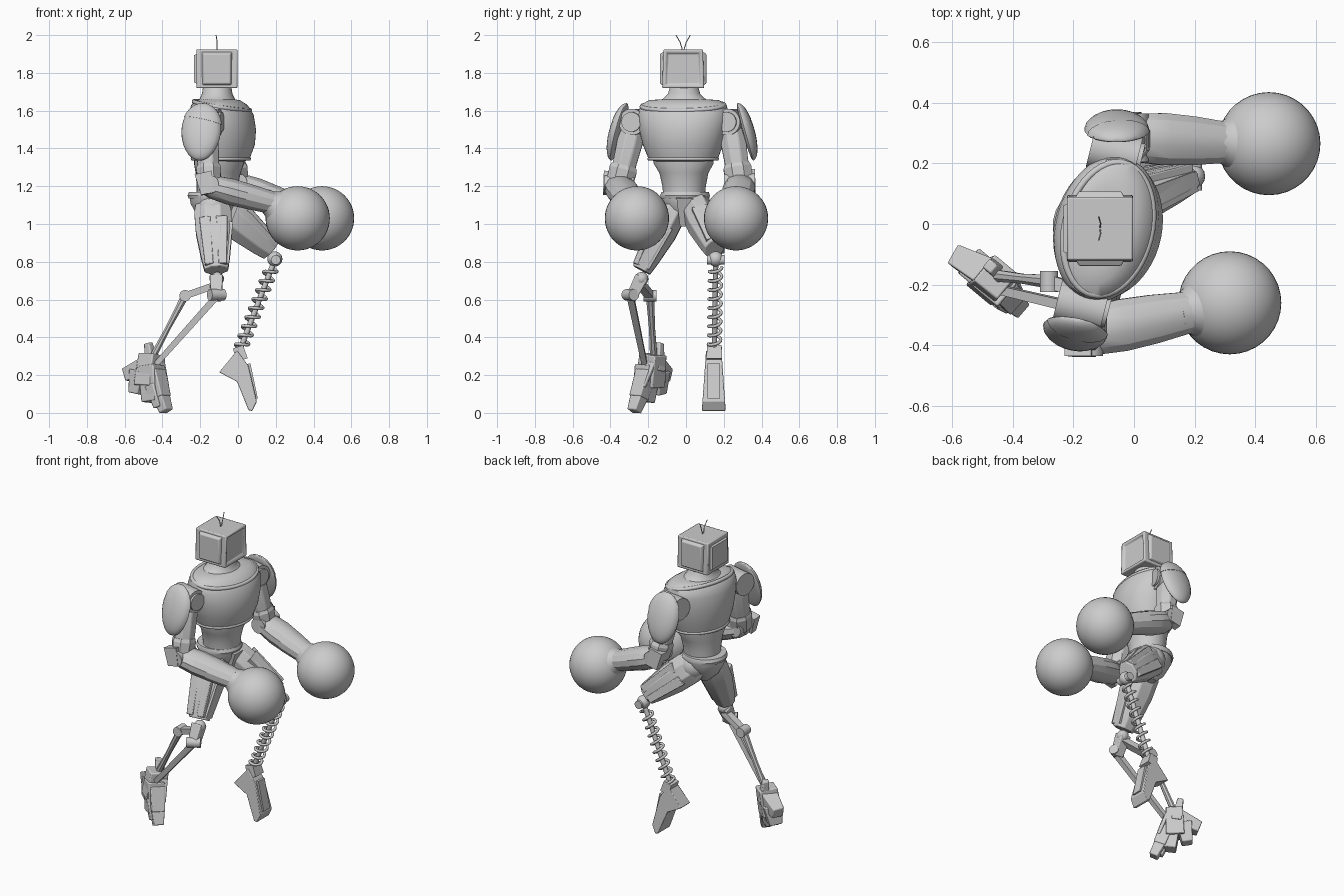
import bpy, bmesh
from math import sin, cos, pi, radians
from mathutils import Vector, Matrix

if "Cube" in bpy.data.objects:
    bpy.data.objects.remove(bpy.data.objects["Cube"])

grey = bpy.data.materials.new("plain_grey")
grey.use_nodes = True
grey.diffuse_color = (0.6, 0.6, 0.6, 1)
grey.node_tree.nodes["Principled BSDF"].inputs["Base Color"].default_value = (0.6, 0.6, 0.6, 1)


def finish(bm, name, angle=30, bevel=0):
    bmesh.ops.recalc_face_normals(bm, faces=bm.faces)
    mesh = bpy.data.meshes.new(name)
    bm.to_mesh(mesh)
    bm.free()
    mesh.materials.append(grey)
    ob = bpy.data.objects.new(name, mesh)
    bpy.context.collection.objects.link(ob)
    for other in bpy.context.selected_objects:
        other.select_set(False)
    ob.select_set(True)
    bpy.context.view_layer.objects.active = ob
    bpy.ops.object.shade_smooth_by_angle(angle=radians(angle))
    if bevel:
        mod = ob.modifiers.new("edge_bevel", "BEVEL")
        mod.width, mod.segments = bevel, 2
    return ob


def loft(name, matrix, rings, sides=32, angle=35, bevel=0):
    """Rings are (height, forward shift, half depth, half width)."""
    bm = bmesh.new()
    loops = []
    for z, shift, rx, ry in rings:
        k = 1 / cos(pi / sides)
        angles = [2 * pi * (i + 0.5) / sides for i in range(sides)]
        loops.append([bm.verts.new(matrix @ Vector((shift + rx * k * cos(t), ry * k * sin(t), z)))
                      for t in angles])
    for lo, hi in zip(loops, loops[1:]):
        for i in range(sides):
            j = (i + 1) % sides
            bm.faces.new((lo[i], lo[j], hi[j], hi[i]))
    bm.faces.new(loops[0])
    bm.faces.new(loops[-1])
    return finish(bm, name, angle, bevel)


def limb(name, a, b, rings, sides=8, angle=20, bevel=0, hint=(0, 1, 0)):
    """Rings are (fraction from a to b, half width along hint, half thickness)."""
    a, b = Vector(a), Vector(b)
    w = (b - a).normalized()
    u = Vector(hint)
    u = (u - w * u.dot(w)).normalized()
    m = Matrix((u, w.cross(u), w)).transposed().to_4x4()
    m.translation = a
    length = (b - a).length
    return loft(name, m, [(t * length, 0, p, q) for t, p, q in rings], sides, angle, bevel)


def bar(name, a, b, w, h, end=1.0, **kw):
    return limb(name, a, b, [(0, w, h), (1, w * end, h * end)], 4, **kw)


def rod(name, a, b, r, sides=16, hint=(0.1, 0.9, 0.3)):
    return limb(name, a, b, [(0, r, r), (1, r, r)], sides, 35, hint=hint)


def ball(name, loc, r, segs=24):
    bm = bmesh.new()
    bmesh.ops.create_uvsphere(bm, u_segments=segs, v_segments=segs * 2 // 3, radius=r,
                              matrix=Matrix.Translation(loc))
    return finish(bm, name, 60)


def wire(name, points, r, cyclic=False):
    cu = bpy.data.curves.new(name, "CURVE")
    cu.dimensions, cu.bevel_depth, cu.bevel_resolution = "3D", r, 2
    sp = cu.splines.new("POLY")
    sp.points.add(len(points) - 1)
    for p, co in zip(sp.points, points):
        p.co = (*co, 1)
    sp.use_cyclic_u, sp.use_smooth = cyclic, True
    cu.materials.append(grey)
    ob = bpy.data.objects.new(name, cu)
    bpy.context.collection.objects.link(ob)


# Torso, twisted slightly about the waist
body = Matrix.Translation((-0.11, -0.01, 0)) @ Matrix.Rotation(radians(-14), 4, "Z")
loft("chest", body, [(1.33, .015, .125, .15), (1.345, .02, .15, .185), (1.42, .025, .172, .215),
                     (1.5, .025, .177, .235), (1.58, .02, .167, .245), (1.63, .012, .142, .232),
                     (1.655, .005, .11, .19), (1.66, 0, .09, .13)], 48, 40)
loft("neck", body, [(1.64, 0, .105, .15), (1.665, 0, .09, .11), (1.69, 0, .08, .085), (1.75, 0, .072, .068)])
ring = [2 * pi * i / 48 for i in range(48)]
wire("collar", [body @ Vector((.025 + .142 * cos(t), .222 * sin(t), 1.625 - .025 * cos(t)))
                for t in ring], .012, True)
wire("chest_hem", [body @ Vector((.02 + .148 * cos(t), .182 * sin(t), 1.345)) for t in ring], .01, True)
loft("abdomen", body, [(1.15, 0, .108, .11), (1.2, 0, .108, .115), (1.27, .005, .118, .13),
                       (1.32, .01, .13, .16), (1.35, .01, .13, .16)])
hips = Matrix.Translation((-0.13, -0.005, 0))
loft("pelvis", hips, [(.99, 0, .03, .03), (1.04, 0, .085, .08), (1.11, 0, .122, .12),
                      (1.14, 0, .125, .125)], 16, 25)
loft("belt", hips, [(1.135, 0, .132, .128), (1.15, 0, .137, .132), (1.17, 0, .13, .125)], 24)
bar("crotch_guard", (.0, -.005, 1.14), (-.05, -.005, .99), .045, .015, .6)

# Head with a recessed screen, side housings and aerials
head_at = Vector((-.112, -.015, 1.822))
bm = bmesh.new()
bmesh.ops.create_cube(bm, matrix=Matrix.Translation(head_at) @ Matrix.Diagonal((.218, .222, .205, 1)))
for v in bm.verts:
    if v.co.z > head_at.z:
        v.co.y = head_at.y + (v.co.y - head_at.y) * .94
screen = [f for f in bm.faces if f.calc_center_median().x > head_at.x + .1]
bmesh.ops.inset_region(bm, faces=screen, thickness=.025)
bmesh.ops.inset_region(bm, faces=screen, thickness=.006, depth=-.012)
ob = finish(bm, "head", 30, .016)
ob.modifiers[0].limit_method = "ANGLE"
for s, side in ((1, "left"), (-1, "right")):
    bar(side + "_head_housing", head_at + Vector((0, .095 * s, 0)), head_at + Vector((0, .123 * s, 0)),
        .095, .085, .82, hint=(0, 0, 1), bevel=.004)
    root = head_at + Vector((0, .004 * s, .1))
    wire(side + "_aerial", [root, root + Vector((.002, .012 * s, .04)),
                            root + Vector((-.004, .034 * s, .078))], .0025)
bar("head_back_panel", head_at + Vector((-.09, 0, 0)), head_at + Vector((-.121, 0, 0)), .09, .085, .85)


# Curved shoulder shell, bulging outward with a raised upper cap
def shell(name, centre, s, yaw, grow, cut=False):
    bm = bmesh.new()
    bmesh.ops.create_uvsphere(bm, u_segments=20, v_segments=14, radius=1)
    if cut:
        bmesh.ops.bisect_plane(bm, geom=bm.verts[:] + bm.edges[:] + bm.faces[:],
                               plane_co=(0, 0, .4), plane_no=(.15, 0, 1), clear_inner=True)
        bmesh.ops.holes_fill(bm, edges=bm.edges)
    for v in bm.verts:
        v.co.y *= s
        if v.co.y * s < 0:
            v.co.y *= .3
        v.co.x *= 1 + .08 * v.co.z
    m = Matrix.Translation(centre) @ Matrix.Rotation(yaw, 4, "Z") @ Matrix.Rotation(.27 * s, 4, "X")
    bm.transform(m @ Matrix.Diagonal((.107 * grow, .05 * grow, .155 * grow, 1)))
    finish(bm, name, 40)


# Arms ending in big round fists: side, sign, shoulder, elbow, wrist, fist, shell centre, shell yaw
arms = (("right", -1, (-.17, -.27, 1.54), (-.15, -.355, 1.2), (.16, -.295, 1.118), (.316, -.26, 1.03),
         (-.195, -.355, 1.485), -.2),
        ("left", 1, (-.06, .235, 1.54), (.0, .285, 1.21), (.28, .27, 1.105), (.445, .265, 1.03),
         (-.057, .315, 1.485), 0))
fwd = Vector((.97, -.24, 0))
for side, s, sh, el, wr, fist, pad, yaw in arms:
    sh, el, wr = Vector(sh), Vector(el), Vector(wr)
    rod(side + "_shoulder_barrel", sh - fwd * .085, sh + fwd * .075, .07, 20)
    rod(side + "_shoulder_disc", sh + fwd * .07, sh + fwd * .088, .052, 20)
    rod(side + "_shoulder_axle", sh - Vector((0, s * .1, 0)), sh + Vector((0, s * .06, 0)), .05, hint=(1, 0, 0))
    shell(side + "_shoulder_shell", pad, s, yaw, 1)
    shell(side + "_shell_cap", pad, s, yaw, 1.035, True)
    limb(side + "_upper_arm", sh, el, [(.08, .055, .055), (.3, .068, .06), (.6, .063, .058),
                                       (.92, .06, .05)], 8, bevel=.006)
    limb(side + "_arm_cuff", sh, el, [(.68, .066, .06), (.74, .074, .066), (1, .07, .056)], 8)
    rod(side + "_elbow_hinge", el - Vector((.0, .08, -.01)), el + Vector((0, .08, .01)), .048, hint=(1, 0, 0))
    bar(side + "_elbow_guard", el + Vector((-.035, .05 * s, .07)), el + Vector((-.01, .06 * s, -.04)), .03, .045, .8)
    limb(side + "_forearm", el, wr, [(-.1, .055, .045), (.05, .08, .062), (.35, .086, .07), (.7, .08, .066),
                                     (1.06, .068, .06)], 12, 28)
    limb(side + "_wrist_flare", wr, fist, [(-.15, .064, .058), (0, .066, .062), (.15, .078, .076),
                                           (.32, .1, .1), (.5, .13, .13)], 32, 50)
    ball(side + "_fist", fist, .17, 36)

# Thighs, faceted with armour strips: side, hip, knee, outward
legs = (("left", (-.09, .05, 1.09), (.175, .15, .865), (0, 1, .1)),
        ("right", (-.135, -.06, 1.09), (-.115, -.235, .755), (0, -1, .2)))
for side, hip, knee, out in legs:
    hip, knee, out = Vector(hip), Vector(knee), Vector(out)
    limb(side + "_thigh", hip, knee, [(-.12, .06, .08), (.1, .078, .098), (.4, .08, .096), (.8, .062, .076),
                                      (1, .05, .062)], 8, bevel=.005)
    axis = knee - hip
    for i, off in enumerate((-.045, .045)):
        lift = axis.cross(out).normalized() * off
        bar(f"{side}_thigh_strip_{i + 1}", hip + axis * .2 + out * .068 + lift,
            hip + axis * .93 + out * .045 + lift * .8, .018, .03, .75, bevel=.004)
    front = out.cross(axis).normalized() * (1 if out.y > 0 else -1)
    front = front if front.x > 0 else -front
    bar(side + "_thigh_front_plate", hip + axis * .3 + front * .085, hip + axis * .95 + front * .055, .045, .016, .75)
    ball(side + "_hip_joint", hip, .085, 16)

# Left lower leg: knee, coil spring and blade foot
ball("left_knee", (.195, .157, .815), .04, 16)
rod("left_knee_pin", (.2, .11, .81), (.2, .205, .81), .025, hint=(1, 0, 0))
top, low = Vector((.187, .157, .79)), Vector((.005, .15, .32))
rod("spring_core", top, low, .014, 12)
down = (low - top).normalized()
across = Vector((0, 1, 0))
depth = down.cross(across).normalized()
turns, steps = 9, 180
wire("coil_spring", [top.lerp(low, .04 + .92 * i / steps)
                     + .033 * (across * cos(2 * pi * turns * i / steps) + depth * sin(2 * pi * turns * i / steps))
                     for i in range(steps + 1)], .0085)
profile = [(-.005, .33), (.055, .25), (.1, .06), (.075, .01), (.055, .015), (-.005, .165), (-.1, .215), (-.03, .3)]
bm = bmesh.new()
sides = [[bm.verts.new((x, .147 + s * (.064 - .07 * z), z)) for x, z in profile] for s in (-1, 1)]
for loop in sides:
    bm.faces.new(loop)
for i in range(len(profile)):
    j = (i + 1) % len(profile)
    bm.faces.new((sides[0][i], sides[0][j], sides[1][j], sides[1][i]))
finish(bm, "left_foot", 15, .004)
bar("left_foot_panel", (.056, .147, .26), (.095, .147, .075), .032, .01)
bar("left_foot_collar", (.0, .15, .35), (.022, .15, .28), .038, .028, 1.1)

# Right lower leg: ball knee, linkage and twin struts
ball("right_knee", (-.11, -.235, .71), .036, 16)
bar("knee_bracket", (-.115, -.235, .72), (-.115, -.295, .6), .035, .035, .8, bevel=.006)
bar("knee_link", (-.11, -.24, .68), (-.28, -.19, .62), .022, .018)
rod("front_strut_pin", (-.15, -.315, .625), (-.075, -.275, .625), .03)
rod("rear_strut_pin", (-.28, -.225, .62), (-.28, -.155, .62), .03, hint=(1, 0, 0))
bar("front_strut", (-.11, -.295, .62), (-.45, -.215, .24), .018, .018, .8)
limb("rear_strut", (-.28, -.19, .62), (-.46, -.17, .28), [(0, .022, .02), (.5, .016, .014), (1, .02, .018)])

# Right foot: ankle, heel and jointed toe blocks, tipped onto the toe
across = (.64, .77, 0)
for name, a, b, w, h, end in (
        ("right_ankle", (-.455, -.175, .31), (-.475, -.19, .14), .055, .05, 1.1),
        ("right_ankle_spur", (-.45, -.15, .22), (-.475, -.14, .37), .03, .03, .6),
        ("right_heel", (-.47, -.17, .25), (-.59, -.105, .2), .05, .05, .7),
        ("right_heel_pad", (-.51, -.15, .22), (-.535, -.15, .1), .055, .045, .7),
        ("right_mid_foot", (-.46, -.2, .25), (-.45, -.225, .06), .05, .055, .85),
        ("right_toe_base", (-.44, -.21, .22), (-.405, -.25, .08), .045, .04, .9),
        ("right_toe", (-.415, -.24, .11), (-.38, -.275, .008), .04, .035, .75),
        ("right_outer_toe", (-.455, -.24, .15), (-.42, -.27, .03), .03, .03, .7),
        ("right_instep_plate", (-.42, -.19, .27), (-.39, -.24, .14), .04, .012, .8)):
    bar(name, a, b, w, h, end, hint=across, bevel=.006)
